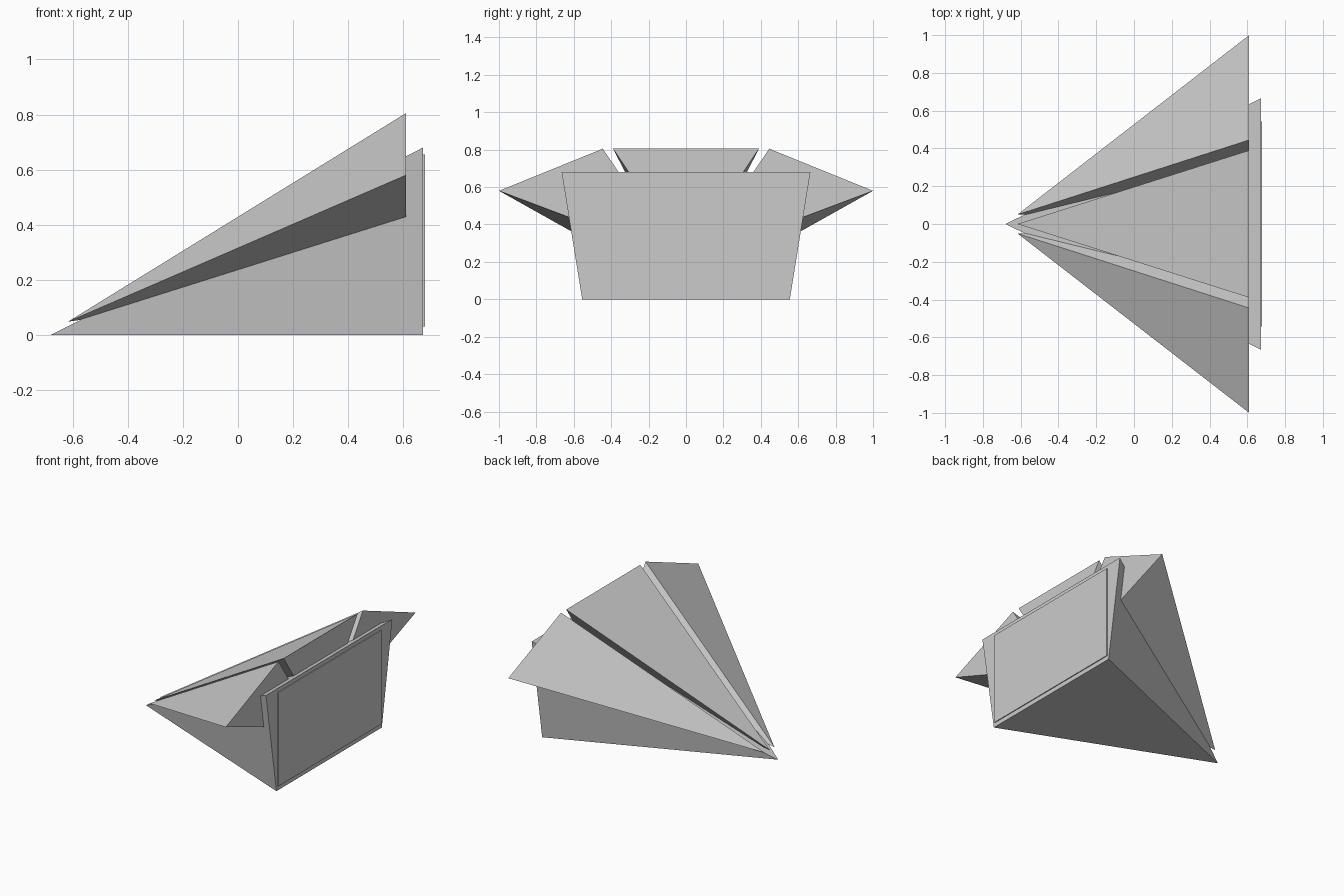
import bpy, bmesh

if "Cube" in bpy.data.objects:
    bpy.data.objects.remove(bpy.data.objects["Cube"])


def pyramid(name, apex, base):
    """Closed flat-faced pyramid from an apex and a ring of base points."""
    bm = bmesh.new()
    tip = bm.verts.new(apex)
    ring = [bm.verts.new(p) for p in base]
    bm.faces.new(ring)
    for i, v in enumerate(ring):
        bm.faces.new((tip, ring[(i + 1) % len(ring)], v))
    bmesh.ops.recalc_face_normals(bm, faces=bm.faces)
    mesh = bpy.data.meshes.new(name)
    bm.to_mesh(mesh)
    bm.free()
    obj = bpy.data.objects.new(name, mesh)
    bpy.context.collection.objects.link(obj)
    return obj


REAR = 0.672      # hull stern
WING_REAR = 0.61  # stern of the three upper wedges
TIP_X, TIP_Z = -0.617, 0.048

# Hull: wedge running from the nose to a flared stern
pyramid("hull", (-0.68, 0, 0), [
    (REAR, -0.555, 0), (REAR, 0.555, 0), (REAR, 0.665, 0.68), (REAR, -0.665, 0.68)])

# Thin raised panel on the stern
bpy.ops.mesh.primitive_cube_add(size=1, location=(REAR, 0, 0.342))
panel = bpy.context.object
panel.name = "stern_panel"
panel.scale = (0.012, 1.085, 0.625)

# Centre upper wedge, triangular in section
pyramid("centre_wedge", (TIP_X, 0, TIP_Z), [
    (WING_REAR, -0.39, 0.805), (WING_REAR, 0.39, 0.805), (WING_REAR, 0, 0.225)])

# Side wings, mirrored left and right with a gap beside the centre wedge
for label, s in (("left", 1), ("right", -1)):
    pyramid(label + "_wing", (TIP_X, s * 0.05, TIP_Z), [
        (WING_REAR, s * 0.445, 0.805), (WING_REAR, s * 1.0, 0.58), (WING_REAR, s * 0.05, 0.222)])
